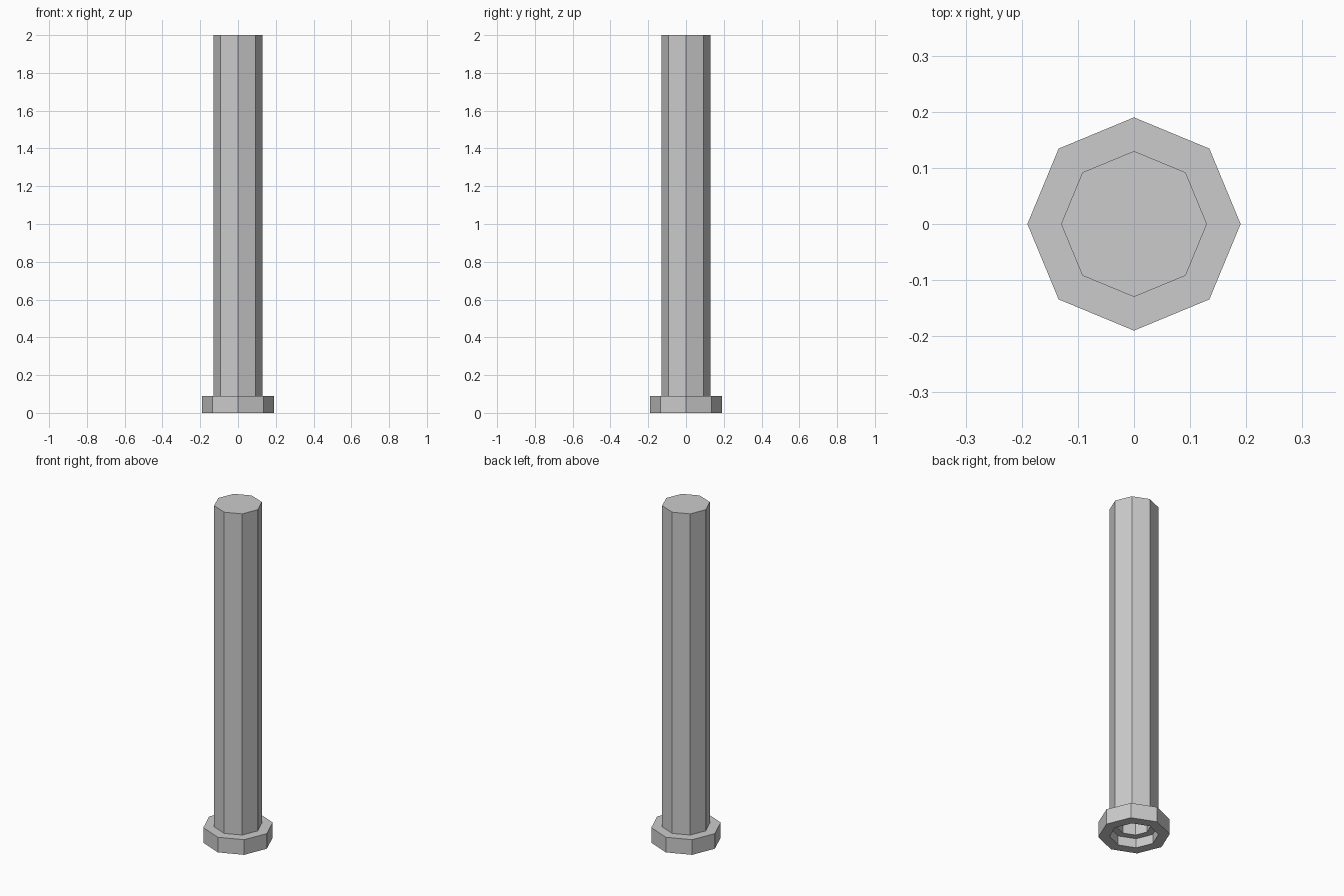
import bpy, bmesh
from math import cos, sin, pi

if "Cube" in bpy.data.objects:
    bpy.data.objects.remove(bpy.data.objects["Cube"])

SIDES = 8


def lathe(name, profile):
    """Revolve (radius, z) points around z; the two ends close with a cap or a loop."""
    bm = bmesh.new()
    rings = [[bm.verts.new((r * cos(2 * pi * i / SIDES), r * sin(2 * pi * i / SIDES), z))
              for i in range(SIDES)] for r, z in profile]
    for a, b in zip(rings, rings[1:]):
        for i in range(SIDES):
            j = (i + 1) % SIDES
            bm.faces.new((a[i], a[j], b[j], b[i]))
    bm.faces.new(rings[0])
    bm.faces.new(rings[-1])
    bmesh.ops.recalc_face_normals(bm, faces=bm.faces)
    mesh = bpy.data.meshes.new(name)
    bm.to_mesh(mesh)
    bm.free()
    obj = bpy.data.objects.new(name, mesh)
    bpy.context.collection.objects.link(obj)
    return obj


# Hollow post with a flanged foot: outside from the top cap down, then up the stepped bore
lathe("hollow_post", [
    (0.13, 2.0), (0.13, 0.09), (0.19, 0.09), (0.19, 0.0),
    (0.13, 0.0), (0.13, 0.055), (0.09, 0.055), (0.09, 1.96),
])
